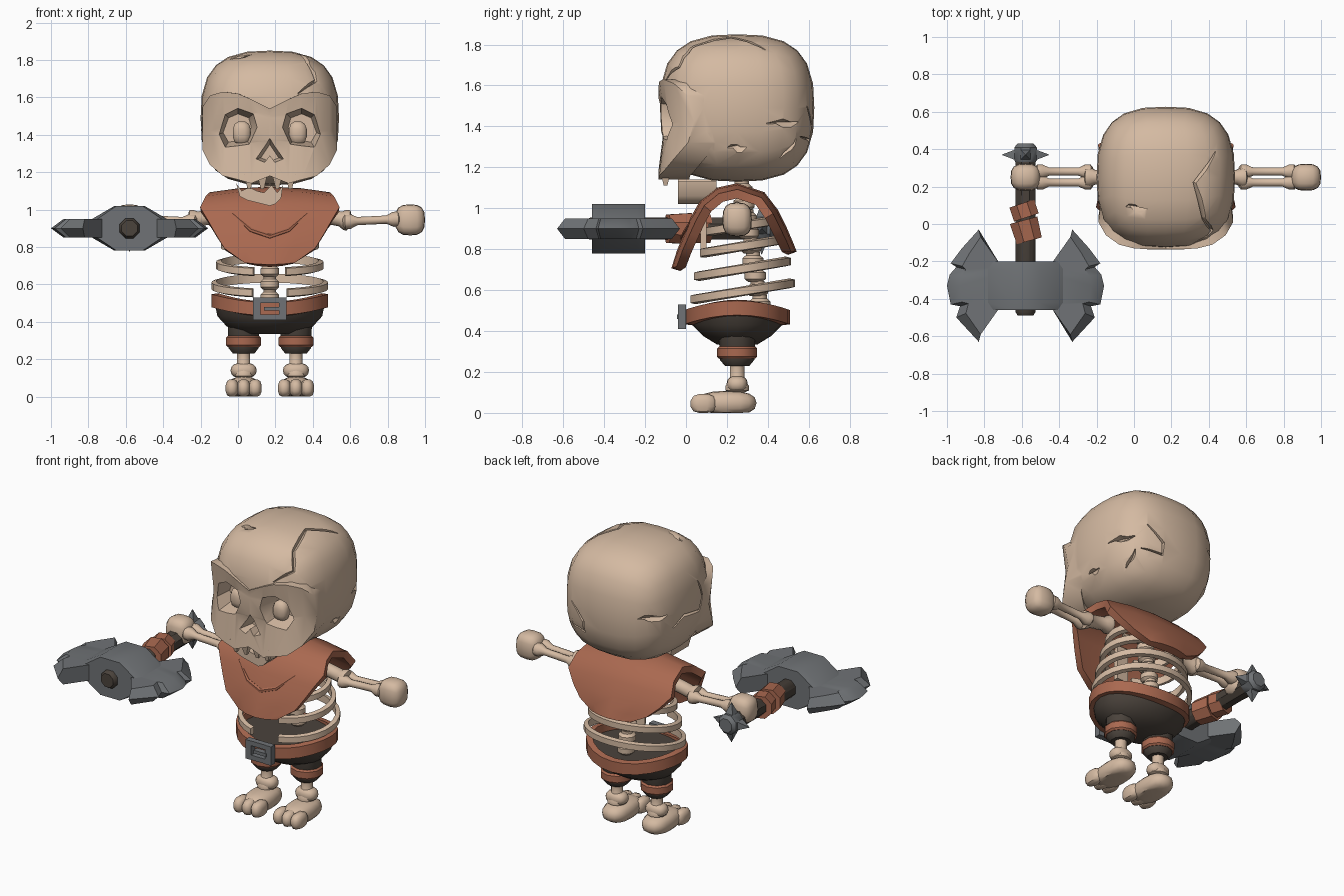
import bpy, bmesh
from math import sin, cos, pi, radians
from mathutils import Vector

if "Cube" in bpy.data.objects:
    bpy.data.objects.remove(bpy.data.objects["Cube"])


def material(name, r, g, b):
    m = bpy.data.materials.new(name)
    m.use_nodes = True
    m.diffuse_color = (r, g, b, 1)
    m.node_tree.nodes["Principled BSDF"].inputs["Base Color"].default_value = (r, g, b, 1)
    return m


BONE = material("bone", .66, .49, .36)
LEATHER = material("rust leather", .40, .14, .08)
METAL = material("grey metal", .16, .17, .18)
DARK = material("dark cloth", .07, .056, .045)
CX, CY = .17, .25          # body axis
parts = []


def finish(name, bm, mat):
    bmesh.ops.recalc_face_normals(bm, faces=bm.faces)
    me = bpy.data.meshes.new(name)
    bm.to_mesh(me)
    bm.free()
    me.materials.append(mat)
    ob = bpy.data.objects.new(name, me)
    bpy.context.scene.collection.objects.link(ob)
    parts.append(ob)
    return ob


def loft(name, rows, mat, ring=True, loop=False):
    """Skin between rows of points; ring closes each row, loop joins last to first."""
    bm = bmesh.new()
    vs = [[bm.verts.new(p) for p in row] for row in rows]
    n, k = len(vs), len(vs[0])
    for i in range(n if loop else n - 1):
        a, b = vs[i], vs[(i + 1) % n]
        for j in range(k if ring else k - 1):
            j2 = (j + 1) % k
            bm.faces.new((a[j], a[j2], b[j2], b[j]))
    if ring and not loop:
        bm.faces.new(vs[0])
        bm.faces.new(vs[-1])
    return finish(name, bm, mat)


def tube(name, pts, radii, mat, sides=10):
    pts = [Vector(p) for p in pts]
    rows = []
    for i, p in enumerate(pts):
        t = (pts[min(i + 1, len(pts) - 1)] - pts[max(i - 1, 0)]).normalized()
        u = t.cross((0, 1, 0) if abs(t.z) > .9 else (0, 0, 1)).normalized()
        v = t.cross(u)
        rows.append([p + radii[i] * (u * cos(a) + v * sin(a))
                     for a in [2 * pi * (j + .5) / sides for j in range(sides)]])
    return loft(name, rows, mat)


def bone(name, a, b, r, knob):
    """Thin shaft with a swollen knob at each end."""
    a, b = Vector(a), Vector(b)
    ts = (0, .04, .13, .25, .75, .87, .96, 1)
    rs = (knob * .6, knob, knob, r, r, knob, knob, knob * .6)
    return tube(name, [a.lerp(b, t) for t in ts], rs, BONE)


def rounded(name, centre, radii, mat, cuts=3, power=2.4, floor=None):
    """Superellipsoid from a gridded cube."""
    bm = bmesh.new()
    bmesh.ops.create_cube(bm, size=2)
    bmesh.ops.subdivide_edges(bm, edges=bm.edges[:], cuts=cuts, use_grid_fill=True)
    for v in bm.verts:
        s = sum(abs(c) ** power for c in v.co) ** (-1 / power)
        v.co = [centre[i] + v.co[i] * s * radii[i] for i in range(3)]
        if floor is not None:
            v.co.z = max(v.co.z, floor)
    return finish(name, bm, mat)


def box(name, lo, hi, mat):
    return loft(name, [[(lo[0], y, lo[2]), (hi[0], y, lo[2]), (hi[0], y, hi[2]), (lo[0], y, hi[2])]
                       for y in (lo[1], hi[1])], mat)


def apply(ob, mod):
    bpy.context.view_layer.objects.active = ob
    bpy.ops.object.modifier_apply(modifier=mod.name)


def combine(ob, other, operation="DIFFERENCE"):
    mod = ob.modifiers.new("combine", "BOOLEAN")
    mod.operation, mod.solver, mod.object = operation, "EXACT", other
    apply(ob, mod)
    parts.remove(other)
    bpy.data.objects.remove(other)


# Skull: rounded cranium joined with an angular face
HEAD, SIZE, POWER = Vector((CX, CY, 1.49)), Vector((.37, .377, .36)), 2.8
skull = rounded("skull", HEAD, SIZE, BONE, 5, POWER)
half = [(0, -.135, 1.54, 1.18), (.1, -.135, 1.59, 1.14), (.17, -.13, 1.62, 1.16),
        (.25, -.11, 1.63, 1.18), (.32, -.06, 1.61, 1.24), (.36, .01, 1.55, 1.32)]
columns = [(-d, y, t, b) for d, y, t, b in half[:0:-1]] + half
face = loft("face", [[(CX + d, y, t), (CX + d, y + .03, 1.42), (CX + d, y, b),
                      (CX + d * .95, y + .15, b), (CX + d * .95, y + .15, t)]
                     for d, y, t, b in columns], BONE)
combine(skull, face, "UNION")


def carve(outline, back, inner):
    """Cut a tapering hole of the given front outline into the face."""
    mx = sum(p[0] for p in outline) / len(outline)
    mz = sum(p[1] for p in outline) / len(outline)
    rows = [[(CX + mx + (x - mx) * s, y, mz + (z - mz) * s) for x, z in outline]
            for y, s in ((-.2, 1.18), (back, inner))]
    combine(skull, loft("cutter", rows, BONE))


socket = [(.28, 1.40), (.24, 1.51), (.17, 1.54), (.09, 1.51), (.07, 1.44), (.11, 1.35), (.24, 1.33)]
for side in (-1, 1):
    carve([(side * x, z) for x, z in socket], .03, .72)
carve([(0, 1.39), (.08, 1.27), (.03, 1.25), (0, 1.29), (-.03, 1.25), (-.08, 1.27)], -.03, .6)

# Cracks and chips: wedges following the cranium
cracks = [
    (.022, [(.46, .4, 1.8), (.33, .22, 1.85), (.37, .03, 1.78), (.43, -.05, 1.7), (.32, -.1, 1.62)]),
    (.05, [(.54, .4, 1.41), (.54, .5, 1.41), (.5, .6, 1.41)]),
    (.03, [(.5, .6, 1.31), (.5, .56, 1.25), (.5, .5, 1.2)]),
    (.02, [(-.2, .4, 1.4), (-.2, .3, 1.45), (-.2, .14, 1.42), (-.2, .1, 1.5), (-.2, .15, 1.62)]),
    (.02, [(.4, .6, 1.5), (.3, .63, 1.4), (.3, .63, 1.32), (.45, .6, 1.33)]),
    (.05, [(-.2, .45, 1.5), (-.15, .55, 1.5), (-.08, .6, 1.5)]),
    (.06, [(-.06, .08, 1.83), (0, .08, 1.83), (.07, .08, 1.83)]),
    (.05, [(.54, .2, 1.28), (.54, .25, 1.28), (.54, .3, 1.28)])]
for width, path in cracks:
    pts = []
    for p in path:
        q = Vector([(p[i] - HEAD[i]) / SIZE[i] for i in range(3)])
        q *= sum(abs(c) ** POWER for c in q) ** (-1 / POWER)
        pts.append(HEAD + q * SIZE)
    rows = []
    for i, p in enumerate(pts):
        n = (p - HEAD).normalized()
        t = pts[min(i + 1, len(pts) - 1)] - pts[max(i - 1, 0)]
        s = n.cross(t).normalized() * (width if 0 < i < len(pts) - 1 else .006)
        rows.append([p + n * .03 + s, p + n * .03 - s, p - n * .025])
    combine(skull, loft("cutter", rows, BONE))

for side, label in ((1, "left"), (-1, "right")):
    rounded(label + "_eye", (CX + side * .15, -.02, 1.41), (.05, .04, .065), BONE, 2, 2.5)

# Teeth and crooked lower jaw
for i, d in enumerate((-.11, -.04, .04, .11)):
    tube(f"upper_tooth_{i}", [(CX + d, -.1, 1.19), (CX + d, -.1, 1.11)], (.04, .012), BONE, 4)
jaw = [(-.01, 1.14), (.02, 1.1), (.06, 1.12), (.1, 1.1), (.14, 1.09), (.18, 1.13), (.21, 1.09),
       (.24, 1.13), (.23, 1.06), (.2, 1.03), (.17, 1.02), (.05, 1.05), (.01, 1.07)]
loft("lower_jaw", [[(x, y, z) for x, z in jaw] for y in (-.04, .15)], BONE)

# Spine and ribs
for i in range(10):
    z = .5 + i * .07
    y = .36 - .011 * i
    tube(f"vertebra_{i}", [(CX, y, z + h) for h in (0, .015, .045, .06, .075)],
         (.035, .052, .052, .035, .035), BONE)
for i, (z, rx, ry) in enumerate([(.59, .3, .25), (.7, .275, .23), (.81, .25, .2), (.91, .22, .17)]):
    rows = []
    for j in range(29):
        a = radians(-72 + j * 324 / 28)
        y = CY + .02 + ry * sin(a)
        zc = z + (y - CY) * .16
        rows.append([(CX + (rx + e) * cos(a), y + e * sin(a), zc + h)
                     for e, h in ((.012, -.018), (.012, .018), (-.014, .024), (-.014, -.024))])
    loft(f"rib_{i}", rows, BONE)
box("breastbone", (CX - .04, .07, .76), (CX + .04, .1, .98), BONE)

# Shoulder cloth draped front to back
drape = [(-.05, .7, .13), (-.025, .78, .24), (.01, .87, .29), (.045, .95, .33), (.085, 1.02, .37),
         (.16, 1.08, .34), (.25, 1.1, .32), (.37, 1.06, .34), (.43, .98, .36), (.47, .9, .3),
         (.5, .83, .23), (.52, .78, .13)]
rows = []
for y, z, w in drape:
    inward = (Vector((CX, CY, .85)) - Vector((CX, y, z))).normalized()
    rows.append([Vector((CX + u * w, y, z)) + inward * .03 * u * u for u in (-1, -.5, 0, .5, 1)])
cloth = loft("shoulder_cloth", rows, LEATHER, ring=False)
solid = cloth.modifiers.new("thickness", "SOLIDIFY")
solid.thickness, solid.offset = .045, 0
apply(cloth, solid)
tube("cloth_fold", [(CX + d, y, z) for d, y, z in ((-.2, .05, .98), (-.1, 0, .89), (0, -.015, .855),
                                                  (.1, 0, .89), (.2, .05, .98))],
     (.003, .012, .014, .012, .003), LEATHER, 6)

# Arms and legs, mirrored about the body axis
for side, label in ((1, "left"), (-1, "right")):
    def at(d, y, z):
        return (CX + side * d, y, z)
    bone(label + "_upper_arm", at(.22, CY, .98), at(.43, CY, .94), .04, .055)
    for k, y in (("front", .222), ("back", .28)):
        bone(f"{label}_{k}_forearm", at(.39, y, .935), at(.7, y, .95), .022, .04)
    rounded(label + "_hand", at(.75, CY, .945), (.08, .072, .083), BONE, 3, 2.9)
    bone(label + "_shin", at(.14, CY, .1), at(.14, CY, .34), .036, .058)
    rounded(label + "_ankle", at(.14, CY, .14), (.07, .052, .042), BONE)
    rounded(label + "_foot", at(.14, .2, .048), (.085, .145, .06), BONE, 3, 2.5, 0)
    for i in (-1, 0, 1):
        rounded(f"{label}_toe_{i + 2}", at(.14 + i * .062, .085, .045), (.036, .065, .05), BONE, 2, 2.5, 0)
    tube(label + "_trouser_leg", [at(.14, CY, z) for z in (.23, .26, .4)], (.06, .085, .09), DARK)
    tube(label + "_cuff", [at(.14, CY, z) for z in (.265, .275, .315, .325)],
         (.088, .098, .098, .088), LEATHER)

# Trousers, belt and buckle
turn = [2 * pi * i / 24 for i in range(24)]
loft("trousers", [[(CX + rx * cos(a), CY + ry * sin(a), z) for a in turn] for z, rx, ry in
                  ((.335, .15, .1), (.375, .23, .165), (.43, .28, .22), (.5, .295, .235))], DARK)
loft("belt", [[(CX + (.29 + e) * cos(a), CY + (.235 + e) * sin(a), .468 + .045 * cos(a) ** 2 + h)
               for e, h in ((.022, -.035), (.022, .035), (-.015, .04), (-.015, -.04))]
              for a in turn], LEATHER, loop=True)
for k, d in (("left", .07), ("right", -.07)):
    box(k + "_buckle_bar", (CX + d - .02, -.04, .41), (CX + d + .02, 0, .53), METAL)
for k, z in (("upper", .515), ("lower", .425)):
    box(k + "_buckle_bar", (CX - .08, -.038, z - .015), (CX + .08, -.002, z + .015), METAL)
box("buckle_prong", (CX - .03, -.045, .46), (CX + .06, -.01, .48), METAL)

# Axe handle, grip wraps and spiked pommel
AX, AY, AZ = -.58, -.33, .9
tube("axe_handle", [(AX, y, AZ) for y in (.36, -.47, -.49)], (.058, .058, .045), DARK, 8)
tube("upper_wrap", [(AX - .02, .11, AZ), (AX + .005, .035, AZ)], (.075, .075), LEATHER, 8)
tube("lower_wrap", [(AX - .01, .02, AZ), (AX + .02, -.09, AZ)], (.082, .075), LEATHER, 8)
tube("pommel", [(AX, y, AZ) for y in (.32, .34, .41, .43)], (.05, .065, .065, .045), METAL, 8)
for i in range(4):
    d = Vector((cos(i * pi / 2), 0, sin(i * pi / 2)))
    c = Vector((AX, .37, AZ))
    tube(f"pommel_spike_{i}", [c + d * .05, c + d * .125], (.042, .002), METAL, 4)

# Axe head: faceted hub and two notched blades
hub = [(.08, .12), (.2, .05), (.2, -.05), (.08, -.12), (-.08, -.12), (-.2, -.05), (-.2, .05), (-.08, .12)]
loft("axe_hub", [[(AX + x * s, y, AZ + z) for x, z in hub]
                 for y, s in ((-.2, .86), (-.24, 1), (-.42, 1), (-.46, .86))], METAL)
edge = [(.25, .3), (.34, .2), (.4, .12), (.37, .1), (.405, .06), (.42, 0), (.4, -.1), (.35, -.11),
        (.37, -.17), (.25, -.3)]
for side, label in ((1, "left"), (-1, "right")):
    rows = []
    for x, y in edge:
        root, rim = max(-.12, min(.12, y)), .22 + (x - .22) * .66
        rows.append([(AX + side * d, AY + w, AZ + h) for d, w, h in
                     ((.14, root, .05), (rim, y * .87, .05), (x, y, 0), (rim, y * .87, -.05),
                      (.14, root, -.05))])
    loft(label + "_axe_blade", rows, METAL)

# Smooth rounded parts, keep hard edges
bpy.ops.object.select_all(action="DESELECT")
for ob in parts:
    ob.select_set(True)
bpy.context.view_layer.objects.active = parts[0]
bpy.ops.object.shade_smooth_by_angle(angle=radians(40))
